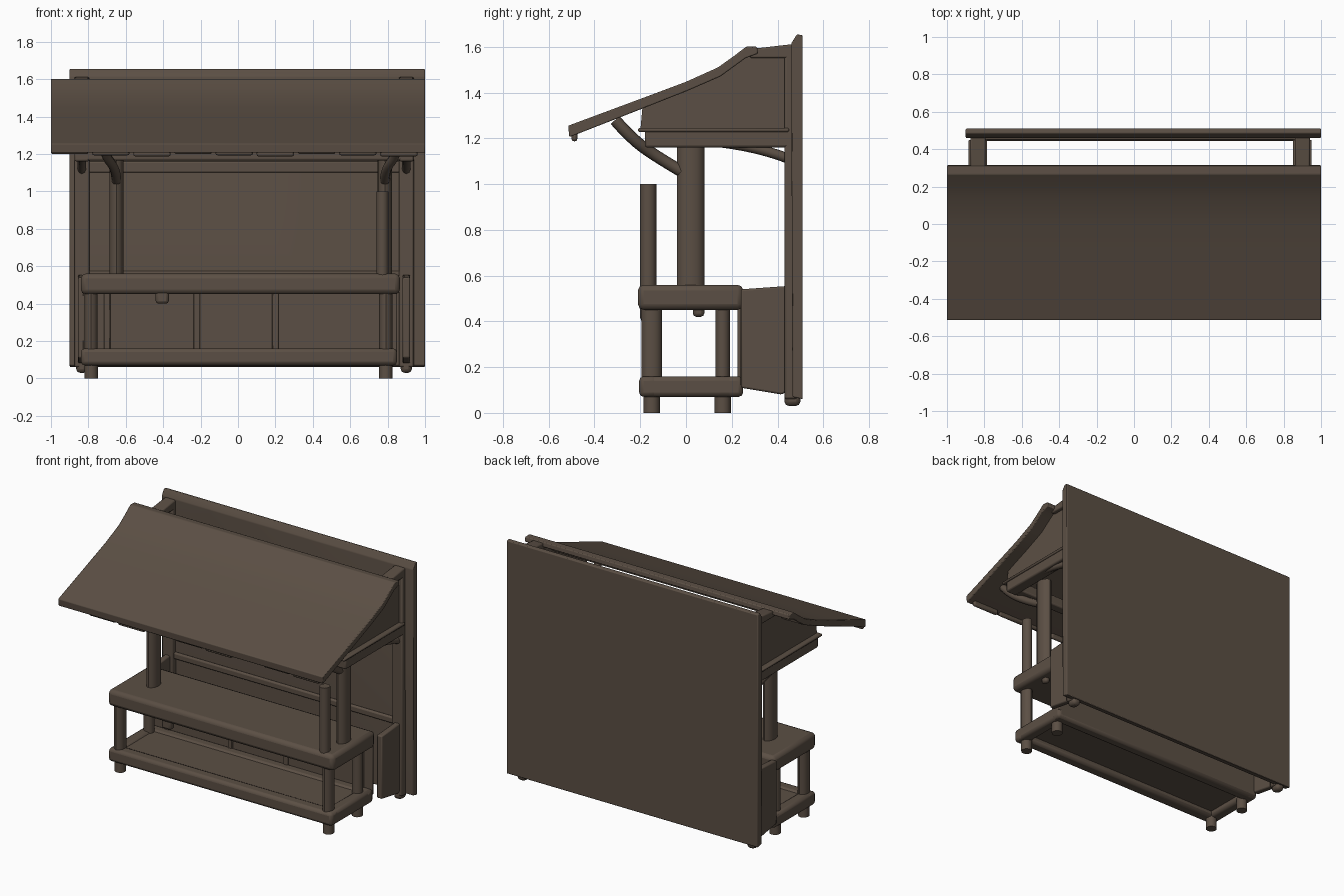
import bpy, math

cube = bpy.data.objects.get("Cube")
if cube:
    bpy.data.objects.remove(cube, do_unlink=True)

wood = bpy.data.materials.new("dark_brown_wood")
wood.use_nodes = True
COLOUR = (0.105, 0.078, 0.058, 1)
wood.diffuse_color = COLOUR
wood.node_tree.nodes["Principled BSDF"].inputs["Base Color"].default_value = COLOUR


def finish(ob, name, bevel=0.0):
    """Name the part, colour it, soften its edges and shade it."""
    ob.name = name
    ob.data.materials.clear()
    ob.data.materials.append(wood)
    if bevel:
        mod = ob.modifiers.new("soft_edges", "BEVEL")
        mod.width, mod.segments = bevel, 2
    bpy.ops.object.select_all(action="DESELECT")
    ob.select_set(True)
    bpy.context.view_layer.objects.active = ob
    bpy.ops.object.shade_smooth_by_angle(angle=math.radians(35))
    return ob


def fit(ob, xs, ys, zs):
    """Scale a unit mesh to the given extent on each axis."""
    for v in ob.data.vertices:
        v.co = [(a + b) / 2 + c * (b - a) for (a, b), c in zip((xs, ys, zs), v.co)]


def box(name, xs, ys, zs, bevel=0.01):
    bpy.ops.mesh.primitive_cube_add(size=1)
    ob = bpy.context.object
    fit(ob, xs, ys, zs)
    return finish(ob, name, min(bevel, 0.4 * min(b - a for a, b in (xs, ys, zs))))


def pole(name, xs, ys, zs):
    """Upright round post filling the given extent."""
    bpy.ops.mesh.primitive_cylinder_add(vertices=12, radius=0.5, depth=1)
    ob = bpy.context.object
    fit(ob, xs, ys, zs)
    return finish(ob, name)


def extrude_x(name, profile, x0, x1, bevel=0.0):
    """Side profile of (y, z) points stretched along x."""
    n = len(profile)
    verts = [(x, y, z) for x in (x0, x1) for y, z in profile]
    faces = [tuple(range(n))[::-1], tuple(range(n, 2 * n))]
    faces += [(i, (i + 1) % n, n + (i + 1) % n, n + i) for i in range(n)]
    mesh = bpy.data.meshes.new(name)
    mesh.from_pydata(verts, [], faces)
    ob = bpy.data.objects.new(name, mesh)
    bpy.context.collection.objects.link(ob)
    return finish(ob, name, bevel)


def strut(name, points, radius):
    """Round bar following a few points."""
    curve = bpy.data.curves.new(name, "CURVE")
    curve.dimensions = "3D"
    curve.bevel_depth, curve.bevel_resolution = radius, 2
    curve.use_fill_caps = True
    curve.resolution_u = 4
    spline = curve.splines.new("NURBS")
    spline.points.add(len(points) - 1)
    for p, co in zip(spline.points, points):
        p.co = (*co, 1)
    spline.use_endpoint_u = True
    spline.order_u = 3
    ob = bpy.data.objects.new(name, curve)
    bpy.context.collection.objects.link(ob)
    ob.data.materials.append(wood)
    return ob


# Back wall with its rails
extrude_x("back_wall", [(0.465, 0.07), (0.51, 0.06), (0.51, 1.65), (0.485, 1.655), (0.46, 1.615)],
          -0.9, 1.0, 0.005)
box("wall_waist_rail", (-0.85, 0.9), (0.445, 0.47), (0.53, 0.575))
box("wall_upper_rail", (-0.85, 0.9), (0.45, 0.47), (1.1, 1.16))

# Sloping roof with a slight sag, a rolled ridge and a ragged front edge
top = [(-0.515, 1.255), (-0.2, 1.372), (0.0, 1.447), (0.14, 1.51), (0.21, 1.56), (0.265, 1.602), (0.31, 1.6)]
under = [(0.315, 1.57), (0.26, 1.55), (0.15, 1.47), (0.0, 1.405), (-0.19, 1.33), (-0.51, 1.205)]
extrude_x("roof", top + under, -1.0, 1.0, 0.005)
for i in range(9):
    x = -0.9 + i * 0.22
    drop = 0.006 + 0.006 * (i % 3)
    box("roof_edge_scallop", (x - 0.1, x + 0.1), (-0.5, -0.475), (1.205 - drop, 1.235), 0.01)

# Gables, eave beams, rafters and wall posts at each end
for x in (-0.835, 0.9):
    extrude_x("gable_panel", [(-0.2, 1.23), (0.45, 1.23), (0.45, 1.6), (0.27, 1.57), (0.14, 1.48), (-0.19, 1.34)],
              x - 0.015, x + 0.015)
    box("eave_beam", (x - 0.04, x + 0.04), (-0.18, 0.45), (1.16, 1.24))
    box("gable_sill", (x - 0.05, x + 0.05), (-0.21, 0.45), (1.228, 1.245))
    extrude_x("rafter", [(0.28, 1.55), (0.47, 1.55), (0.47, 1.612), (0.28, 1.59)], x - 0.04, x + 0.04, 0.008)
    box("wall_post", (x - 0.04, x + 0.04), (0.43, 0.485), (0.06, 1.6))
    box("wall_foot", (x - 0.03, x + 0.03), (0.43, 0.5), (0.03, 0.1), 0.02)
    extrude_x("lower_side_panel", [(0.24, 0.11), (0.42, 0.08), (0.45, 0.1), (0.45, 0.555), (0.24, 0.54)],
              x - 0.02, x + 0.02, 0.008)
    # Curved brace from the wall up to the beam
    strut("wall_brace", [(x, 0.45, 1.11), (x, 0.3, 1.17), (x, 0.08, 1.19)], 0.022)
box("front_eave_beam", (-0.87, 0.93), (-0.18, -0.11), (1.165, 1.235))

# Counter with pegs beneath it
box("counter", (-0.84, 0.865), (-0.21, 0.25), (0.45, 0.56), 0.025)
box("counter_peg", (-0.44, -0.37), (-0.2, -0.15), (0.4, 0.5), 0.015)
box("counter_peg", (0.78, 0.82), (0.03, 0.08), (0.42, 0.5), 0.015)

# Lower shelf: a raised floor inside a frame of rails
box("shelf_floor", (-0.82, 0.83), (-0.19, 0.24), (0.11, 0.15))
for y0, y1 in ((-0.205, -0.12), (0.17, 0.25)):
    box("shelf_long_rail", (-0.84, 0.85), (y0, y1), (0.07, 0.16), 0.02)
for x0, x1 in ((-0.84, -0.76), (0.77, 0.85)):
    box("shelf_end_rail", (x0, x1), (-0.205, 0.25), (0.07, 0.16), 0.02)

# Legs and feet
for x in (-0.785, 0.79):
    for y, depth in ((-0.15, 0.045), (0.16, 0.032)):
        pole("counter_leg", (x - 0.035, x + 0.035), (y - depth, y + depth), (0.14, 0.47))
        pole("foot", (x - 0.036, x + 0.036), (y - 0.036, y + 0.036), (0, 0.09))

# Panel behind the shelf, divided into three bays
box("shelf_back", (-0.83, 0.85), (0.238, 0.25), (0.12, 0.5))
for x in (-0.7, -0.22, 0.2, 0.77):
    box("shelf_batten", (x - 0.017, x + 0.017), (0.225, 0.242), (0.14, 0.47), 0.005)

# Roof posts standing on the counter, each with a curved brace
for side, x in ((-1, -0.65), (1, 0.785)):
    pole("roof_post", (x - 0.038, x + 0.038), (-0.04, 0.08), (0.54, 1.2))
    out = x + side * 0.07
    strut("post_brace", [(x, -0.01, 1.05), (x, -0.13, 1.12), (out, -0.24, 1.2), (out, -0.31, 1.28)], 0.026)

# Short front post at one end of the counter
pole("short_front_post", (0.74, 0.805), (-0.2, -0.13), (0.54, 1.0))
